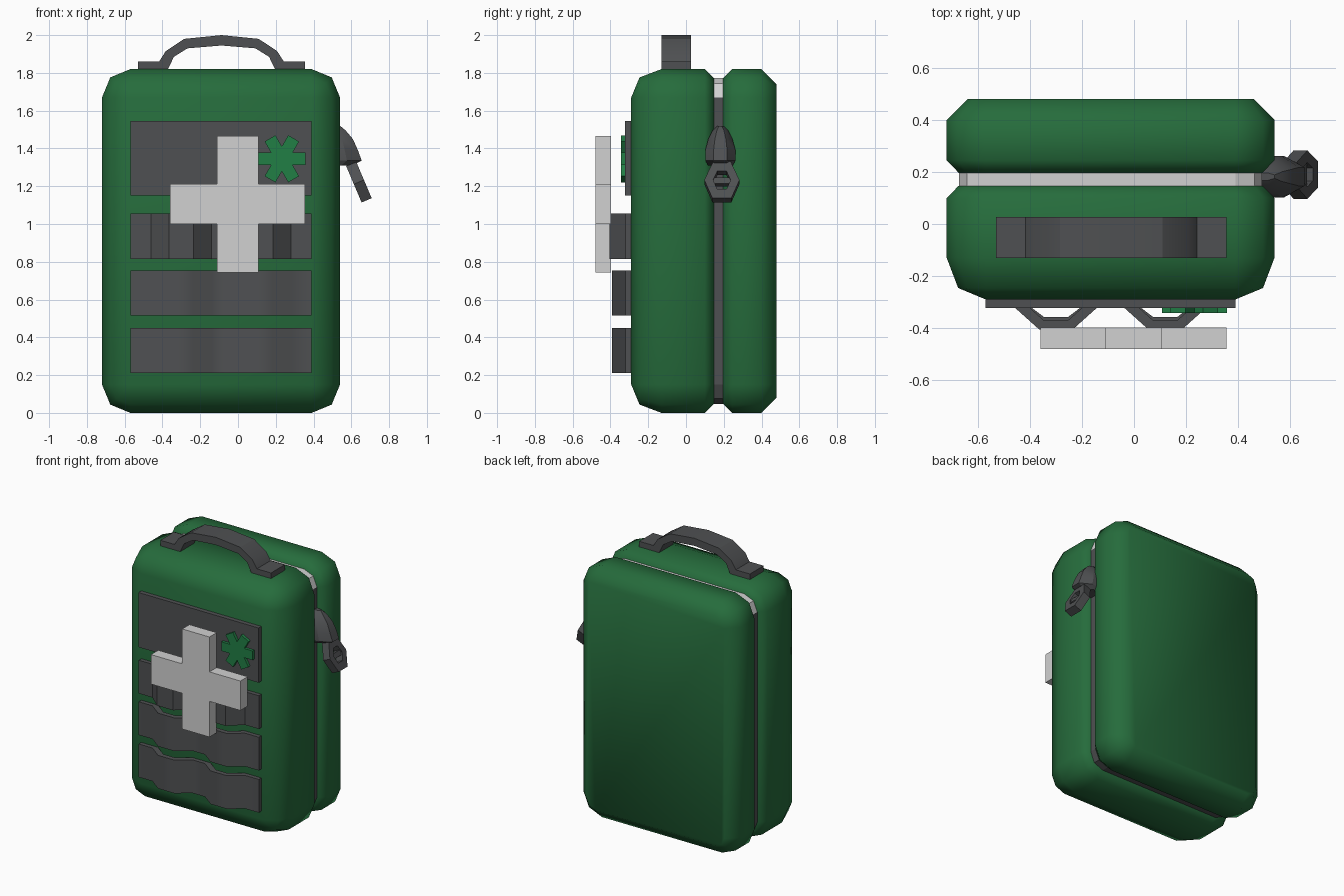
import bpy, bmesh, math
from mathutils import Vector

if "Cube" in bpy.data.objects:
    bpy.data.objects.remove(bpy.data.objects["Cube"])


def mat(name, rgb):
    m = bpy.data.materials.new(name)
    m.diffuse_color = (*rgb, 1)
    m.use_nodes = True
    m.node_tree.nodes["Principled BSDF"].inputs["Base Color"].default_value = m.diffuse_color
    return m


GREEN = mat("bag green", (0.019, 0.15, 0.045))
BRIGHT = mat("badge green", (0.015, 0.21, 0.06))
DARK = mat("dark grey", (0.078, 0.081, 0.085))
LIGHT = mat("light grey", (0.64, 0.64, 0.64))


def finish(name, bm, mats, angle=None):
    bmesh.ops.remove_doubles(bm, verts=bm.verts, dist=1e-5)
    bmesh.ops.recalc_face_normals(bm, faces=bm.faces)
    me = bpy.data.meshes.new(name)
    bm.to_mesh(me)
    bm.free()
    ob = bpy.data.objects.new(name, me)
    bpy.context.collection.objects.link(ob)
    for m in mats:
        me.materials.append(m)
    if angle:
        bpy.ops.object.select_all(action='DESELECT')
        ob.select_set(True)
        bpy.context.view_layer.objects.active = ob
        bpy.ops.object.shade_smooth_by_angle(angle=math.radians(angle))
    return ob


def loft(rings, caps=True, closed=False):
    """Skin a list of equal-length rings of points."""
    bm = bmesh.new()
    vs = [[bm.verts.new(p) for p in r] for r in rings]
    n = len(vs[0])
    pairs = list(zip(vs, vs[1:])) + ([(vs[-1], vs[0])] if closed else [])
    for a, b in pairs:
        for i in range(n):
            j = (i + 1) % n
            bm.faces.new((a[i], a[j], b[j], b[i]))
    if caps and not closed:
        bm.faces.new(vs[0])
        bm.faces.new(vs[-1])
    return bm


def prism_y(name, pts, y0, y1, m, angle=None):
    return finish(name, loft([[(x, y, z) for x, z in pts] for y in (y0, y1)]), [m], angle)


def prism_z(name, pts, z0, z1, m, angle=None):
    return finish(name, loft([[(x, y, z) for x, y in pts] for z in (z0, z1)]), [m], angle)


def rect(x0, x1, z0, z1):
    return [(x0, z0), (x1, z0), (x1, z1), (x0, z1)]


# rounded outline of the bag, inset by d, at depth y
X0, X1, Z1, R = -0.72, 0.54, 1.82, 0.15


def outline(y, d):
    pts = []
    corners = [(X1 - R, Z1 - R, 0), (X0 + R, Z1 - R, 90), (X0 + R, R, 180), (X1 - R, R, 270)]
    for cx, cz, a0 in corners:
        for k in range(3):
            a = math.radians(a0 + 45 * k)
            pts.append((cx + (R - d) * math.cos(a), y, cz + (R - d) * math.sin(a)))
    return pts


# two half shells
shells = {
    "front_shell": [(-0.29, 0.15), (-0.246, 0.044), (-0.13, 0), (0.10, 0), (0.147, 0.046)],
    "back_shell": [(0.197, 0.046), (0.245, 0), (0.40, 0), (0.48, 0.08)],
}
for name, prof in shells.items():
    finish(name, loft([outline(y, d) for y, d in prof]), [GREEN], 60)

# zip seam, light along the top and dark below
seam = finish("zip_seam", loft([outline(y, 0.047) for y in (0.13, 0.215)]), [DARK, LIGHT])
for p in seam.data.polygons:
    if abs(p.normal.y) < 0.5 and p.center.z > Z1 - R:
        p.material_index = 1

# carry handle, mirrored about its own middle
HX = -0.0875
outer = [(0.4425, 1.81), (0.4425, 1.86), (0.33, 1.86), (0.295, 1.915), (0.197, 1.98), (0, 2.0)]
inner = [(0, 1.945), (0.18, 1.93), (0.252, 1.885), (0.288, 1.81)]
half = outer + inner
pts = [(HX + x, z) for x, z in outer]
pts += [(HX - x, z) for x, z in outer[-2::-1]]
pts += [(HX - x, z) for x, z in inner[::-1]]
pts += [(HX + x, z) for x, z in inner[1:]]
prism_y("carry_handle", pts, -0.13, 0.027, DARK, 25)

# front patch panel
prism_y("patch_panel", rect(-0.57, 0.39, 1.15, 1.545), -0.322, -0.28, DARK)


# webbing straps with two raised loops
def strap(name, z0, z1, height, angle):
    base, t = -0.32, 0.035
    front, back = [(-0.57, base)], [(-0.57, base + t)]
    for c in (-0.30, 0.12):
        for w, h, s in ((-0.16, 0, 1), (-0.065, height, 1), (0.065, height, -1), (0.16, 0, -1)):
            front.append((c + w, base - h))
            back.append((c + w + 0.018 * s, base - h + t))
    front.append((0.39, base))
    back.append((0.39, base + t))
    prism_z(name, front + back[::-1], z0, z1, DARK, angle)


strap("upper_strap", 0.815, 1.055, 0.085, 20)
strap("middle_strap", 0.515, 0.755, 0.072, 50)
strap("lower_strap", 0.21, 0.45, 0.072, 50)

# raised cross
cross = [(-0.36, 1.0), (-0.11, 1.0), (-0.11, 0.742), (0.108, 0.742), (0.108, 1.0), (0.355, 1.0),
         (0.355, 1.213), (0.108, 1.213), (0.108, 1.465), (-0.11, 1.465), (-0.11, 1.213), (-0.36, 1.213)]
prism_y("cross", cross, -0.48, -0.397, LIGHT)

# six-armed badge
star, w, L = [], 0.033, 0.125
for k in range(6):
    a = math.radians(60 * k)
    u, v = Vector((math.cos(a), math.sin(a))), Vector((-math.sin(a), math.cos(a)))
    c = Vector((0.232, 1.345))
    for p in (u * L - v * w, u * L + v * w, u * w * math.sqrt(3) + v * w):
        star.append(tuple(c + p))
prism_y("star_badge", star, -0.343, -0.31, BRIGHT)

# zip slider on the right side
YC = 0.182


def slider_ring(z, xo, w):
    xi = 0.48
    xm = xi + (xo - xi) * 0.55
    return [(xi, YC - w, z), (xm, YC - w, z), (xo, YC - w * 0.45, z),
            (xo, YC + w * 0.45, z), (xm, YC + w, z), (xi, YC + w, z)]


finish("zip_slider", loft([slider_ring(*r) for r in (
    (1.52, 0.54, 0.015), (1.495, 0.57, 0.042), (1.45, 0.608, 0.064),
    (1.39, 0.635, 0.08), (1.335, 0.655, 0.08), (1.31, 0.60, 0.065))]), [DARK], 30)

# tilted pull tab: six-sided ring with a crossbar
C = Vector((0.640, 0.19, 1.222))
D = Vector((0.085, 0, -0.2)).normalized()
N = Vector((0.2, 0, 0.085)).normalized()
HEX = [(-0.093, 0), (-0.047, -0.105), (0.047, -0.105), (0.093, 0), (0.05, 0.105), (-0.05, 0.105)]


def tab_ring(scale, t):
    return [C + Vector((0, y * scale, 0)) + D * s * scale + N * t for y, s in HEX]


finish("pull_tab", loft([tab_ring(1, 0.029), tab_ring(1, -0.029),
                         tab_ring(0.5, -0.029), tab_ring(0.5, 0.029)], closed=True), [DARK])
bar = [[C + Vector((0, y, 0)) + D * s + N * t for s, t in
        ((-0.018, -0.02), (0.018, -0.02), (0.018, 0.02), (-0.018, 0.02))] for y in (-0.06, 0.06)]
finish("pull_tab_bar", loft(bar), [DARK])
